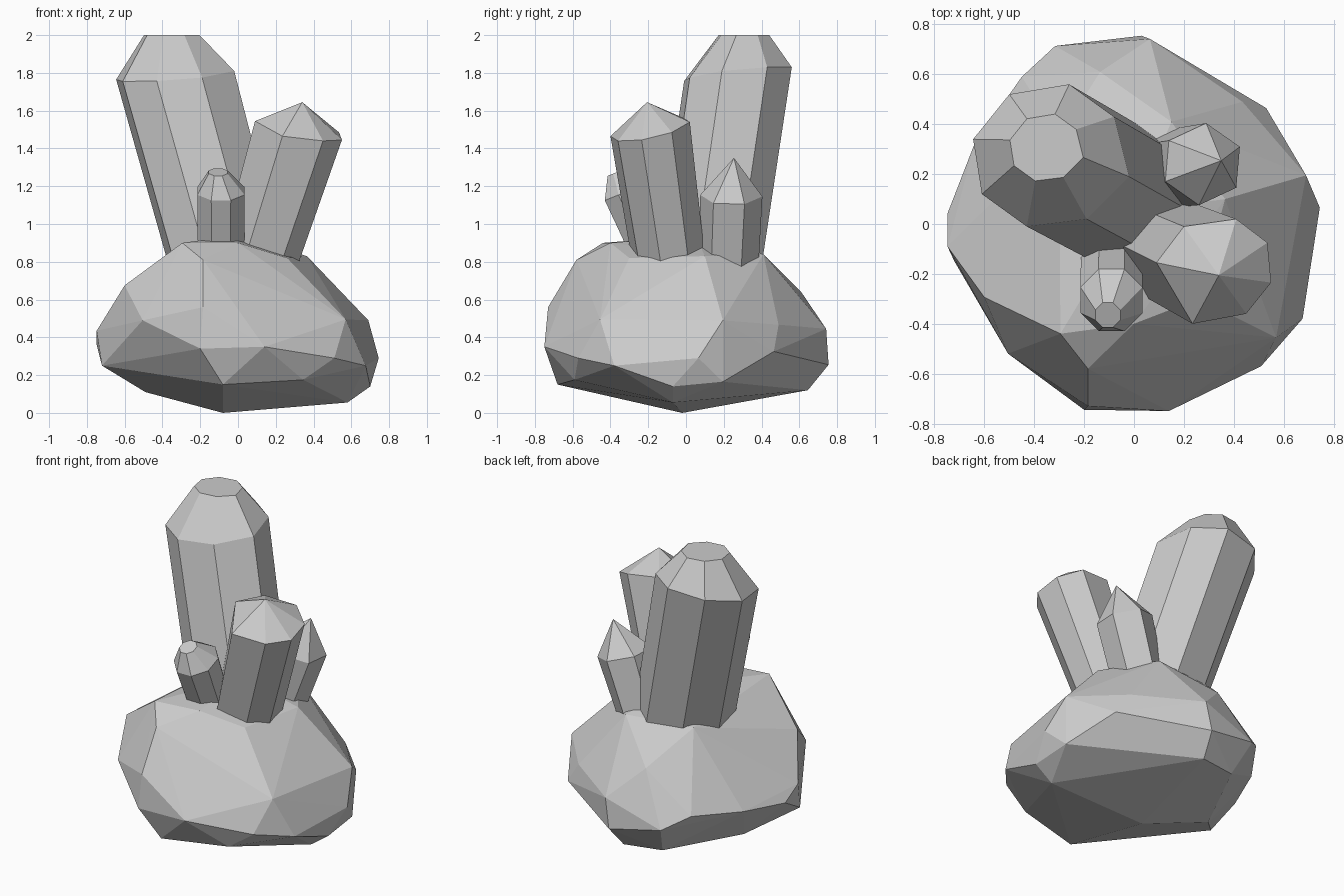
import bpy, bmesh, math
from mathutils import Vector

if "Cube" in bpy.data.objects:
    bpy.data.objects.remove(bpy.data.objects["Cube"])

stone = bpy.data.materials.new("pale grey stone")
stone.diffuse_color = (0.6, 0.6, 0.6, 1)
stone.use_nodes = True
stone.node_tree.nodes["Principled BSDF"].inputs["Base Color"].default_value = stone.diffuse_color


def finish(name, bm):
    bmesh.ops.recalc_face_normals(bm, faces=bm.faces)
    me = bpy.data.meshes.new(name)
    bm.to_mesh(me)
    bm.free()
    me.materials.append(stone)
    bpy.context.collection.objects.link(bpy.data.objects.new(name, me))


def ring_at(cx, cy, cz, r, sides, start, tilt):
    """Regular ring on a plane whose height follows the tilt (dz/dx, dz/dy)."""
    pts = []
    for i in range(sides):
        a = math.radians(start + 360 * i / sides)
        dx, dy = r * math.cos(a), r * math.sin(a)
        pts.append((cx + dx, cy + dy, cz + tilt[0] * dx + tilt[1] * dy))
    return pts


def crystal(name, ring, lean, base_z, taper, tip, cap=0, cap_tilt=(0, 0)):
    """Leaning prism, pointed (cap=0) or cut off with a small copy of the ring."""
    bm = bmesh.new()
    n = len(ring)
    mid = sum((Vector(p) for p in ring), Vector()) / n
    tip = Vector(tip)
    top = [bm.verts.new(p) for p in ring]
    low = []
    for p in ring:
        d = (Vector(p) - mid) * taper
        k = mid.z - base_z
        low.append(bm.verts.new((mid.x + d.x - lean[0] * k, mid.y + d.y - lean[1] * k, base_z)))
    bm.faces.new(low)
    if cap:
        end = []
        for p in ring:
            d = (Vector(p) - mid) * cap
            end.append(bm.verts.new((tip.x + d.x, tip.y + d.y,
                                     tip.z + cap_tilt[0] * d.x + cap_tilt[1] * d.y)))
        bm.faces.new(end)
    else:
        point = bm.verts.new(tip)
    for i in range(n):
        j = (i + 1) % n
        bm.faces.new((low[i], low[j], top[j], top[i]))
        bm.faces.new((top[i], top[j], end[j], end[i]) if cap else (top[i], top[j], point))
    finish(name, bm)


# faceted rock base: hull around its corner points
corners = [
    (-.08, -.02, 0), (.58, -.07, .055), (.70, -.07, .14), (.69, .195, .165), (.345, -.59, .175),
    (-.08, -.68, .15), (-.49, .1, .11), (0, .645, .12), (-.25, .6, .13), (-.72, -.15, .25),
    (.745, .066, .29), (.676, -.38, .25), (.53, .465, .325), (.51, -.57, .29), (.14, -.75, .35),
    (-.2, -.745, .34), (-.748, .042, .36), (-.748, -.09, .435), (-.64, .32, .38), (-.45, .59, .4),
    (-.316, .714, .32), (.03, .755, .255), (.064, .742, .445), (.435, .49, .467), (.69, .195, .49),
    (.57, -.455, .495), (-.505, -.52, .49), (-.185, -.73, .56), (-.60, -.294, .675),
    (-.185, -.58, .81), (-.295, -.44, .9), (-.136, .61, .64), (.26, -.3, .82), (.365, .1, .83),
    (.15, .41, .84), (-.3, .35, .85), (0, .05, .94), (0, -.4, .9)]
bm = bmesh.new()
for c in corners:
    bm.verts.new(c)
res = bmesh.ops.convex_hull(bm, input=bm.verts)
bmesh.ops.delete(bm, geom=list({g for g in res["geom_interior"] + res["geom_unused"]
                                if isinstance(g, bmesh.types.BMVert)}), context='VERTS')
finish("rock_base", bm)

# tall blunt crystal, back left
crystal("tall_crystal",
        [(-.50, .52, 1.80), (-.26, .56, 1.83), (-.08, .43, 1.83), (-.02, .19, 1.81),
         (-.19, .02, 1.775), (-.43, -.01, 1.757), (-.61, .12, 1.755), (-.645, .34, 1.765)],
        (-.27, .15), .5, .97, (-.355, .305, 2.0), .47)

# pointed crystal, front right
crystal("pointed_crystal",
        [(.235, -.40, 1.465), (.45, -.36, 1.44), (.55, -.235, 1.445), (.535, -.075, 1.485),
         (.41, .02, 1.54), (.20, -.01, 1.56), (.09, -.155, 1.545)],
        (.31, -.14), .5, .88, (.34, -.206, 1.645))

# small pointed crystal, back right
crystal("small_pointed_crystal", ring_at(.275, .24, 1.15, .165, 6, 85, (-.3, 0)),
        (.33, .04), .6, .95, (.35, .254, 1.35))

# small blunt crystal, front
crystal("small_blunt_crystal", ring_at(-.09, -.305, 1.175, .135, 8, 22.5, (0, .4)),
        (0, -.42), .6, .97, (-.105, -.365, 1.275), .4, (0, .4))
